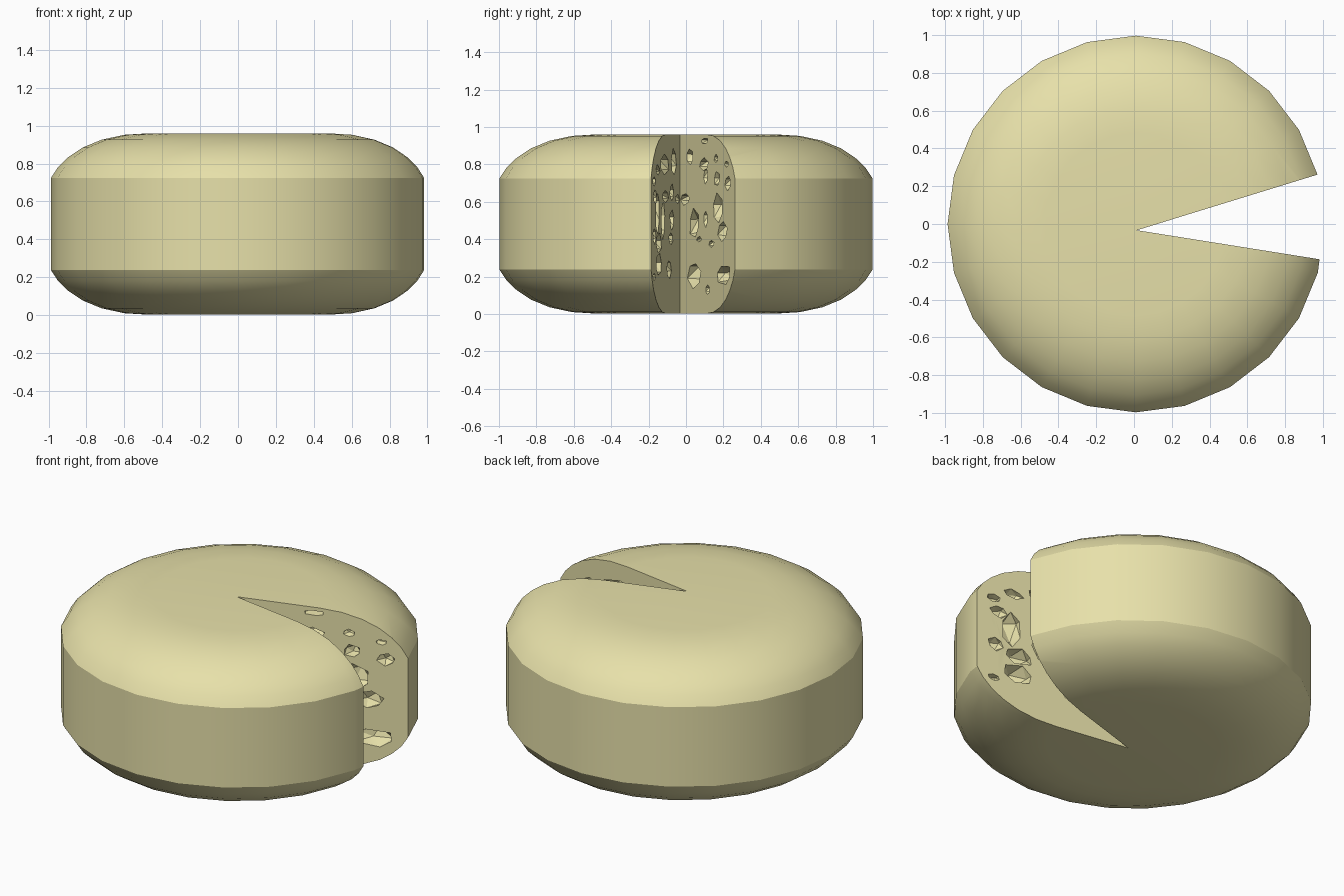
import bpy, bmesh, math, random
from mathutils import Vector, Matrix

if "Cube" in bpy.data.objects:
    bpy.data.objects.remove(bpy.data.objects["Cube"])

random.seed(4)
SIDES, CX = 24, 0.01
APEX = Vector((0.015, -0.033, 0))
ENDS = {"upper": Vector((0.973, 0.262, 0)), "lower": Vector((0.983, -0.187, 0))}


def make_object(name, bm):
    bmesh.ops.recalc_face_normals(bm, faces=bm.faces)
    mesh = bpy.data.meshes.new(name)
    bm.to_mesh(mesh)
    bm.free()
    ob = bpy.data.objects.new(name, mesh)
    bpy.context.collection.objects.link(ob)
    return ob


def cut(target, cutter):
    cutter.hide_render = True
    mod = target.modifiers.new("cut", 'BOOLEAN')
    mod.operation, mod.solver, mod.object = 'DIFFERENCE', 'EXACT', cutter
    mod.use_self = True
    bpy.context.view_layer.objects.active = target
    bpy.ops.object.modifier_apply(modifier=mod.name)
    bpy.data.objects.remove(cutter)


# Wheel: rounded profile, mirrored top to bottom, turned round the axis
upper = [(0.997, 0.725), (0.96, 0.782), (0.905, 0.835), (0.83, 0.885),
         (0.73, 0.926), (0.61, 0.952), (0.48, 0.96)]
profile = [(r, 0.962 - z) for r, z in reversed(upper)] + upper
bm = bmesh.new()
rings = []
for r, z in profile:
    rings.append([bm.verts.new((CX + r * math.cos(math.tau * i / SIDES),
                                r * math.sin(math.tau * i / SIDES), z))
                  for i in range(SIDES)])
for a, b in zip(rings, rings[1:]):
    for i in range(SIDES):
        j = (i + 1) % SIDES
        bm.faces.new((a[i], a[j], b[j], b[i]))
bm.faces.new(rings[0][::-1])
bm.faces.new(rings[-1])
cheese = make_object("cheese_wheel", bm)

# Missing wedge
bm = bmesh.new()
tri = [APEX] + [APEX + (ENDS[k] - APEX) * 1.4 for k in ("lower", "upper")]
low = [bm.verts.new((p.x, p.y, -0.2)) for p in tri]
high = [bm.verts.new((p.x, p.y, 1.2)) for p in tri]
bm.faces.new(low[::-1])
bm.faces.new(high)
for i in range(3):
    j = (i + 1) % 3
    bm.faces.new((low[i], low[j], high[j], high[i]))
cut(cheese, make_object("wedge_cutter", bm))

# Holes on both cut faces: (y, z, width seen from the right, height)
holes = {
    "upper": [(.02, .84, .035, .09), (.10, .925, .035, .03), (.095, .80, .045, .06),
              (.105, .74, .02, .09), (.16, .83, .02, .04), (.165, .72, .03, .07),
              (.225, .70, .03, .07), (.215, .80, .02, .03), (.045, .48, .05, .15),
              (.105, .51, .02, .08), (.17, .56, .05, .15), (.195, .44, .045, .10),
              (.07, .40, .025, .025), (.135, .375, .025, .04), (.045, .21, .065, .13),
              (.20, .21, .075, .10), (.115, .13, .02, .05), (-.005, .615, .05, .06)],
    "lower": [(-.115, .80, .045, .11), (-.065, .81, .025, .13), (-.15, .77, .02, .05),
              (-.17, .71, .015, .05), (-.165, .63, .015, .07), (-.11, .63, .03, .06),
              (-.075, .65, .02, .08), (-.152, .54, .02, .22), (-.122, .50, .02, .17),
              (-.075, .50, .022, .10), (-.168, .42, .015, .08), (-.145, .38, .03, .09),
              (-.145, .26, .03, .11), (-.09, .24, .022, .10), (-.08, .40, .02, .06),
              (-.17, .20, .012, .04)],
}
bm = bmesh.new()
for side, spots in holes.items():
    along = (ENDS[side] - APEX).normalized()
    angle = math.atan2(along.y, along.x)
    for y, z, w, h in spots:
        centre = APEX + along * ((y - APEX.y) / along.y) + Vector((0, 0, z))
        width = w / abs(along.y)
        size = Matrix.Diagonal((width * 0.54, min(0.09, 0.02 + width * 0.35), h * 0.54, 1))
        tilt = Matrix.Rotation(random.uniform(-0.35, 0.35), 4, 'Y')
        place = Matrix.Translation(centre) @ Matrix.Rotation(angle, 4, 'Z')
        blob = bmesh.ops.create_icosphere(bm, subdivisions=1, radius=1)["verts"]
        for v in blob:
            v.co = place @ size @ tilt @ (v.co * random.uniform(0.85, 1.15))
cut(cheese, make_object("hole_cutter", bm))

# Smooth rind with crisp edges, cheese colour
bpy.ops.object.select_all(action='DESELECT')
cheese.select_set(True)
bpy.context.view_layer.objects.active = cheese
bpy.ops.object.shade_smooth_by_angle(angle=math.radians(25))
mat = bpy.data.materials.new("cheese")
mat.diffuse_color = (0.80, 0.75, 0.40, 1)
mat.use_nodes = True
mat.node_tree.nodes["Principled BSDF"].inputs["Base Color"].default_value = mat.diffuse_color
cheese.data.materials.clear()
cheese.data.materials.append(mat)
for p in cheese.data.polygons:
    p.material_index = 0
